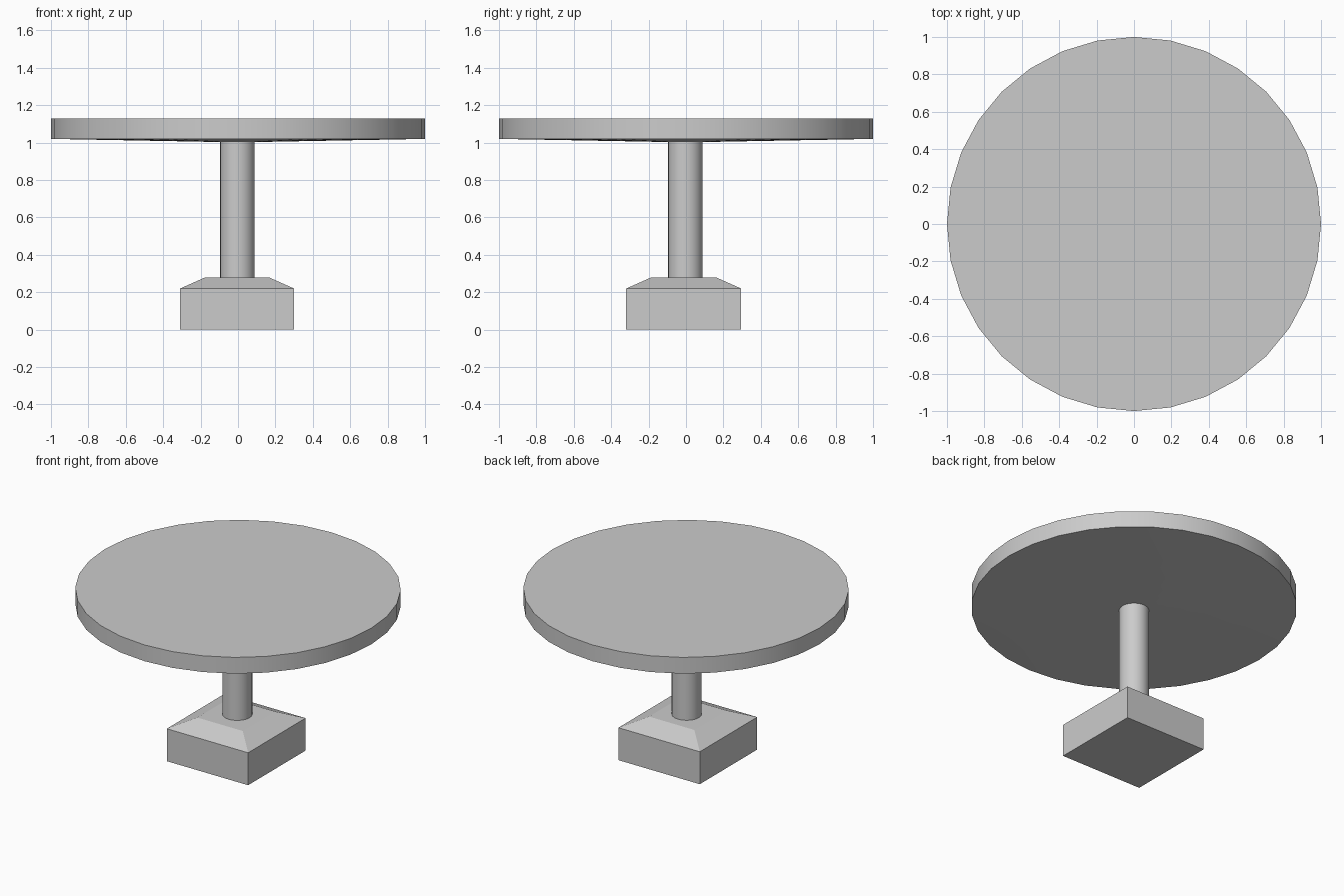
import bpy, bmesh
from math import cos, sin, pi, radians

if "Cube" in bpy.data.objects:
    bpy.data.objects.remove(bpy.data.objects["Cube"])


def make_object(name, rings, smooth=False):
    """Skin a stack of equal-sized vertex rings and cap both ends."""
    bm = bmesh.new()
    loops = [[bm.verts.new(p) for p in ring] for ring in rings]
    n = len(loops[0])
    for low, high in zip(loops, loops[1:]):
        for i in range(n):
            j = (i + 1) % n
            bm.faces.new((low[i], low[j], high[j], high[i]))
    bm.faces.new(loops[0][::-1])
    bm.faces.new(loops[-1])
    bmesh.ops.recalc_face_normals(bm, faces=bm.faces)
    mesh = bpy.data.meshes.new(name)
    bm.to_mesh(mesh)
    bm.free()
    obj = bpy.data.objects.new(name, mesh)
    bpy.context.collection.objects.link(obj)
    if smooth:
        bpy.ops.object.select_all(action='DESELECT')
        obj.select_set(True)
        bpy.context.view_layer.objects.active = obj
        bpy.ops.object.shade_smooth_by_angle(angle=radians(30))
    return obj


def circle(r, z, cx=0, cy=0, n=32):
    return [(cx + r * cos(2 * pi * i / n), cy + r * sin(2 * pi * i / n), z)
            for i in range(n)]


def rect(x0, x1, y0, y1, z):
    return [(x0, y0, z), (x1, y0, z), (x1, y1, z), (x0, y1, z)]


# Round top with a slightly conical underside
make_object("table_top", [circle(0.09, 1.003), circle(1, 1.02), circle(1, 1.13)], True)

# Central column
make_object("column", [circle(0.092, 0.27, -0.003, -0.003),
                       circle(0.092, 1.01, -0.003, -0.003)], True)

# Square foot with chamfered shoulders
make_object("foot", [rect(-0.31, 0.30, -0.32, 0.295, 0),
                     rect(-0.31, 0.30, -0.32, 0.295, 0.22),
                     rect(-0.175, 0.165, -0.185, 0.16, 0.28)])
